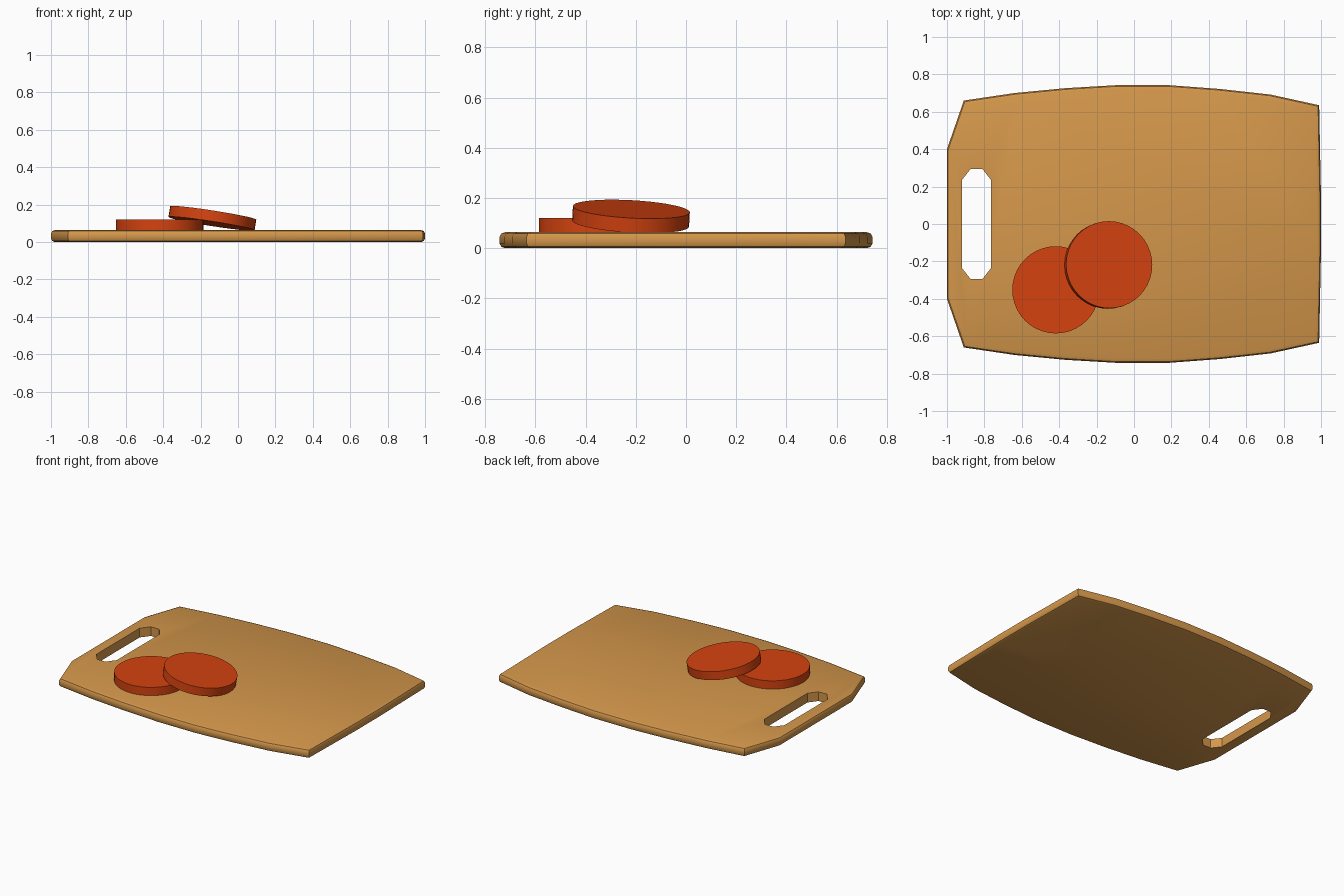
import bpy, bmesh
from mathutils import Vector

if "Cube" in bpy.data.objects:
    bpy.data.objects.remove(bpy.data.objects["Cube"])


def material(name, rgb):
    m = bpy.data.materials.new(name)
    m.diffuse_color = (*rgb, 1)
    m.use_nodes = True
    m.node_tree.nodes["Principled BSDF"].inputs["Base Color"].default_value = m.diffuse_color
    return m


wood = material("warm wood", (0.66, 0.31, 0.07))
orange = material("carrot orange", (0.66, 0.055, 0.005))


def stack(name, outline, levels, mat):
    """Closed solid from one outline repeated at levels of (x scale, y scale, z)."""
    bm = bmesh.new()
    rings = [[bm.verts.new((x * sx, y * sy, z)) for x, y in outline]
             for sx, sy, z in levels]
    n = len(outline)
    for a, b in zip(rings, rings[1:]):
        for i in range(n):
            j = (i + 1) % n
            bm.faces.new((a[i], a[j], b[j], b[i]))
    bm.faces.new(rings[0][::-1])
    bm.faces.new(rings[-1])
    bmesh.ops.recalc_face_normals(bm, faces=bm.faces[:])
    me = bpy.data.meshes.new(name)
    bm.to_mesh(me)
    bm.free()
    me.materials.append(mat)
    ob = bpy.data.objects.new(name, me)
    bpy.context.collection.objects.link(ob)
    return ob


def smooth(ob):
    bpy.ops.object.select_all(action='DESELECT')
    ob.select_set(True)
    bpy.context.view_layer.objects.active = ob
    bpy.ops.object.shade_smooth_by_angle(angle=0.6)


# cutting board: half outline mirrored across y, with a rounded rim
half = [(1.0, 0.13), (0.99, 0.635), (0.73, 0.692), (0.46, 0.722), (0.19, 0.742),
        (-0.1, 0.742), (-0.37, 0.726), (-0.64, 0.7), (-0.91, 0.66), (-1.0, 0.4)]
outline = half + [(x, -y) for x, y in reversed(half)]
board = stack("cutting_board", outline,
              [(0.98, 0.97, 0), (0.994, 0.991, 0.006), (1, 1, 0.019),
               (1, 1, 0.045), (0.994, 0.991, 0.058), (0.98, 0.97, 0.064)], wood)

# handle slot
corner = [(0.077, 0.236), (0.032, 0.294)]
slot = corner + [(-x, y) for x, y in reversed(corner)]
slot += [(-x, -y) for x, y in slot]
cutter = stack("slot_cutter", slot, [(1, 1, -0.1), (1, 1, 0.2)], wood)
cutter.location.x = -0.842
cutter.hide_render = True
bpy.context.view_layer.update()
cut = board.modifiers.new("handle_slot", 'BOOLEAN')
cut.operation, cut.solver, cut.object = 'DIFFERENCE', 'EXACT', cutter
bpy.context.view_layer.objects.active = board
board.select_set(True)
bpy.ops.object.modifier_apply(modifier=cut.name)
bpy.data.objects.remove(cutter)
smooth(board)


# carrot slices: one flat, one leaning on it
def slice_disc(name, centre, up):
    turn = Vector((0, 0, 1)).rotation_difference(Vector(up)).to_euler()
    bpy.ops.mesh.primitive_cylinder_add(vertices=40, radius=0.233, depth=0.058,
                                        location=centre, rotation=turn)
    ob = bpy.context.object
    ob.name = name
    ob.data.materials.append(orange)
    smooth(ob)


slice_disc("flat_slice", (-0.418, -0.352, 0.092), (0, 0, 1))
slice_disc("leaning_slice", (-0.137, -0.219, 0.127), (0.155, 0.055, 1))
